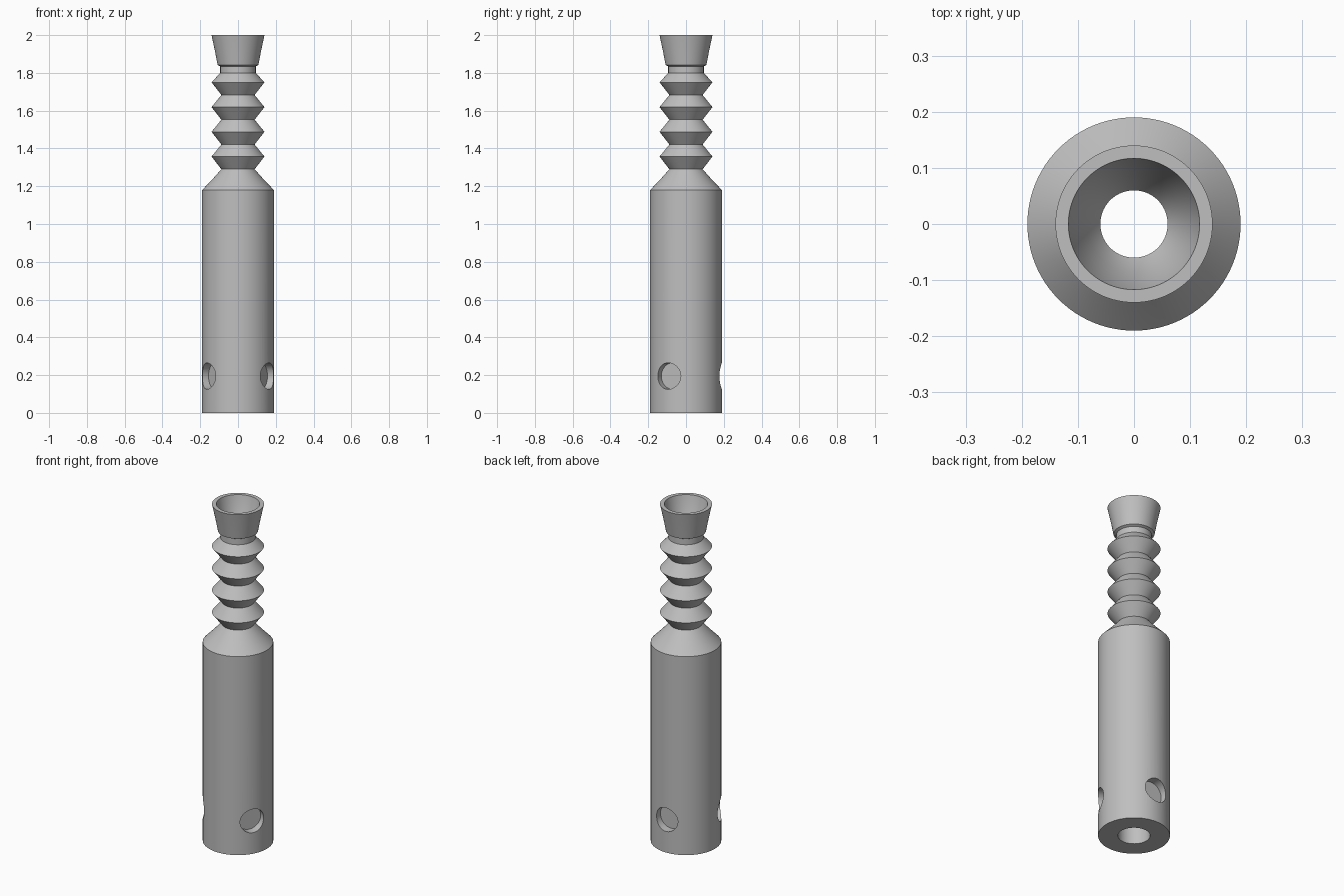
import bpy, bmesh, math
from mathutils import Matrix, Vector

cube = bpy.data.objects.get("Cube")
if cube:
    bpy.data.objects.remove(cube, do_unlink=True)

GREY = (0.52, 0.52, 0.52, 1)
SIDES = 96

metal = bpy.data.materials.new("plain grey")
metal.use_nodes = True
metal.diffuse_color = GREY
metal.node_tree.nodes["Principled BSDF"].inputs["Base Color"].default_value = GREY


def add_object(name, bm):
    mesh = bpy.data.meshes.new(name)
    bmesh.ops.recalc_face_normals(bm, faces=bm.faces)
    bm.to_mesh(mesh)
    bm.free()
    obj = bpy.data.objects.new(name, mesh)
    bpy.context.collection.objects.link(obj)
    mesh.materials.append(metal)
    return obj


def lathe(name, profile):
    """Revolve a closed (radius, height) outline about z."""
    bm = bmesh.new()
    verts = [bm.verts.new((r, 0, z)) for r, z in profile]
    edges = [bm.edges.new((a, b)) for a, b in zip(verts, verts[1:] + verts[:1])]
    bmesh.ops.spin(bm, geom=verts + edges, axis=(0, 0, 1), cent=(0, 0, 0),
                   angle=math.tau, steps=SIDES, use_merge=True)
    bmesh.ops.remove_doubles(bm, verts=bm.verts, dist=1e-4)
    return add_object(name, bm)


# Body and sloped shoulder
outline = [(0.085, 0), (0.19, 0), (0.19, 1.18), (0.137, 1.235)]
# Four bellows ridges on the neck
for i in range(4):
    z = 1.29 + 0.131 * i
    outline += [(0.088, z), (0.14, z + 0.067)]
# Collar and flared cup
outline += [(0.094, 1.8), (0.094, 1.835), (0.108, 1.842), (0.112, 1.862),
            (0.121, 1.91), (0.14, 2)]
# Hollow cup, neck bore and wider body bore
outline += [(0.117, 2), (0.085, 1.86), (0.06, 1.82), (0.06, 1.25), (0.085, 1.18)]
tube = lathe("ribbed_tube", outline)

# Three flat-bottomed round sockets around the base
for angle in (-30, 90, 210):
    axis = Vector((math.cos(math.radians(angle)), math.sin(math.radians(angle)), 0))
    bm = bmesh.new()
    turn = axis.to_track_quat("Z", "Y").to_matrix().to_4x4()
    place = Matrix.Translation(axis * 0.19 + Vector((0, 0, 0.195))) @ turn
    bmesh.ops.create_cone(bm, cap_ends=True, segments=48, radius1=0.07,
                          radius2=0.07, depth=0.1, matrix=place)
    cutter = add_object("socket_cutter", bm)
    cutter.hide_render = True
    cut = tube.modifiers.new("socket", "BOOLEAN")
    cut.operation = "DIFFERENCE"
    cut.solver = "EXACT"
    cut.object = cutter
    with bpy.context.temp_override(object=tube, active_object=tube):
        bpy.ops.object.modifier_apply(modifier=cut.name)
    bpy.data.objects.remove(cutter, do_unlink=True)

# Smooth round walls with crisp rims
bpy.ops.object.select_all(action="DESELECT")
tube.select_set(True)
bpy.context.view_layer.objects.active = tube
bpy.ops.object.shade_smooth_by_angle(angle=math.radians(30))
